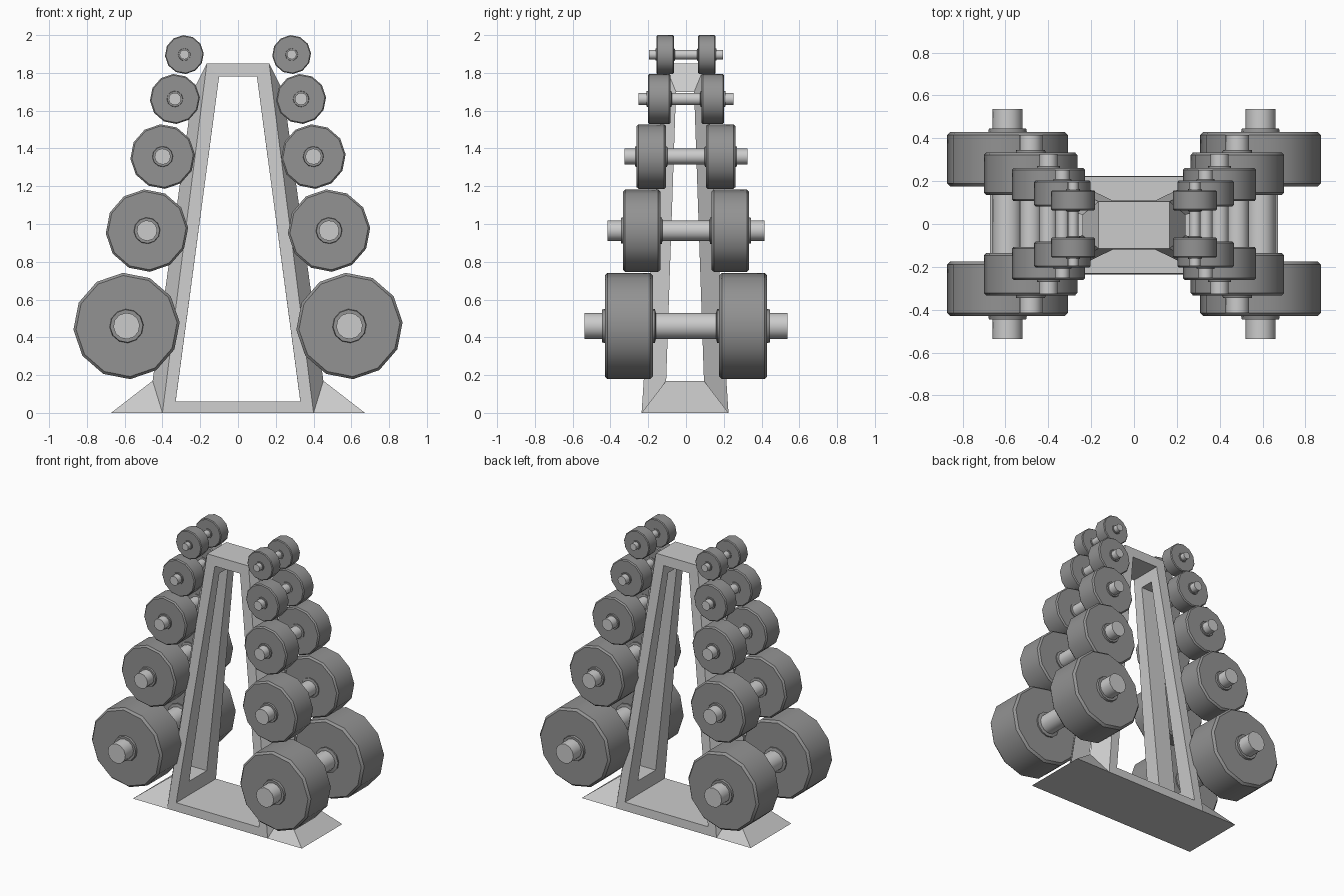
import bpy, bmesh, math

if "Cube" in bpy.data.objects:
    bpy.data.objects.remove(bpy.data.objects["Cube"])


def material(name, grey):
    m = bpy.data.materials.new(name)
    m.diffuse_color = (grey, grey, grey, 1)
    m.use_nodes = True
    m.node_tree.nodes["Principled BSDF"].inputs["Base Color"].default_value = m.diffuse_color
    return m


STEEL = material("steel", .56)
IRON = material("dark_iron", .29)

# ---------- Rack frame: one quarter, mirrored in x and y ----------
P = {  # name: (x, y, z); a trailing "_" in a face means the same point at y = 0
    "T0": (0, -.11, 1.85), "TO": (.165, -.11, 1.85),      # top bar
    "I0": (0, -.115, 1.78), "TI": (.10, -.115, 1.78),     # front opening, top
    "J0": (0, -.226, .06), "BI": (.33, -.226, .06),       # front opening, bottom
    "B0": (0, -.23, 0), "BO": (.40, -.23, 0),             # floor line
    "F": (.672, -.23, 0),                                 # foot tip
    "OT": (.24, -.048, 1.70), "OB": (.452, -.10, .17),    # side slot, outer
    "ST": (.111, -.048, 1.70), "SB": (.315, -.10, .17),   # side slot, inner
}
FACES = [
    "T0 I0 TI TO", "TO TI BI BO", "BO BI J0 B0",          # front ring
    "T0 TO TO_ T0_", "TO OT OT_ TO_", "TO BO OB OT",      # top and flared sides
    "BO F OB", "F F_ OB_ OB",                             # foot
    "B0 B0_ F_ F BO",                                     # underside
    "OT OB SB ST", "OB OB_ SB_ SB", "OT ST ST_ OT_",      # slot walls
    "TI ST SB BI", "BI SB SB_ BI_", "TI TI_ ST_ ST",      # inner leg faces
    "I0 I0_ TI_ TI", "J0 BI BI_ J0_",                     # lintel and sill
]


def build_frame():
    bm = bmesh.new()
    verts = {}

    def vert(key):
        if key not in verts:
            x, y, z = P[key.rstrip("_")]
            verts[key] = bm.verts.new((x, 0 if key.endswith("_") else y, z))
        return verts[key]

    for f in FACES:
        bm.faces.new([vert(k) for k in f.split()])
    for axis in (0, 1):
        old = bm.verts[:] + bm.edges[:] + bm.faces[:]
        new = bmesh.ops.duplicate(bm, geom=old)["geom"]
        for v in new:
            if isinstance(v, bmesh.types.BMVert):
                v.co[axis] *= -1
        bmesh.ops.remove_doubles(bm, verts=bm.verts[:], dist=1e-4)
    bmesh.ops.recalc_face_normals(bm, faces=bm.faces[:])
    me = bpy.data.meshes.new("rack_frame")
    bm.to_mesh(me)
    bm.free()
    me.materials.append(STEEL)
    ob = bpy.data.objects.new("rack_frame", me)
    ob.location.y = -.005
    bpy.context.collection.objects.link(ob)


# ---------- Dumbbell: half profile (radius, distance along y), lathed ----------
HALF = [(.07, .16), (.09, .165), (.09, .175), (.268, .175), (.282, .19),
        (.282, .415), (.268, .43), (.09, .43), (.087, .445), (.07, .445),
        (.07, .537)]
SIDES = 12


def dumbbell_mesh():
    bm = bmesh.new()
    profile = [(r, -y) for r, y in reversed(HALF)] + HALF
    rings = []
    for r, y in profile:
        ring = []
        for i in range(SIDES):
            a = 2 * math.pi * i / SIDES + math.radians(4)
            ring.append(bm.verts.new((r * math.cos(a), y, r * math.sin(a))))
        rings.append(ring)
    for k, (a, b) in enumerate(zip(rings, rings[1:])):
        is_bar = profile[k][0] == profile[k + 1][0] == .07
        for i in range(SIDES):
            j = (i + 1) % SIDES
            f = bm.faces.new((a[i], a[j], b[j], b[i]))
            f.material_index = 0 if is_bar else 1
    bm.faces.new(rings[0])
    bm.faces.new(rings[-1])
    bmesh.ops.recalc_face_normals(bm, faces=bm.faces[:])
    me = bpy.data.meshes.new("dumbbell")
    bm.to_mesh(me)
    bm.free()
    me.materials.append(STEEL)   # bar
    me.materials.append(IRON)    # plates and collars
    return me


build_frame()

# five sizes on each side: x, z, scale
TIERS = [(.59, .46, 1), (.482, .965, .775), (.399, 1.357, .607),
         (.334, 1.662, .47), (.284, 1.897, .365)]
mesh = dumbbell_mesh()
bpy.ops.object.select_all(action='DESELECT')
for side, sx in (("left", -1), ("right", 1)):
    for n, (x, z, s) in enumerate(TIERS, 1):
        ob = bpy.data.objects.new(f"dumbbell_{side}_{n}", mesh)
        ob.location = (sx * x, 0, z)
        ob.scale = (s, s, s)
        bpy.context.collection.objects.link(ob)

# smooth round sides, crisp chamfers
ob.select_set(True)
bpy.context.view_layer.objects.active = ob
bpy.ops.object.shade_smooth_by_angle(angle=math.radians(35))
